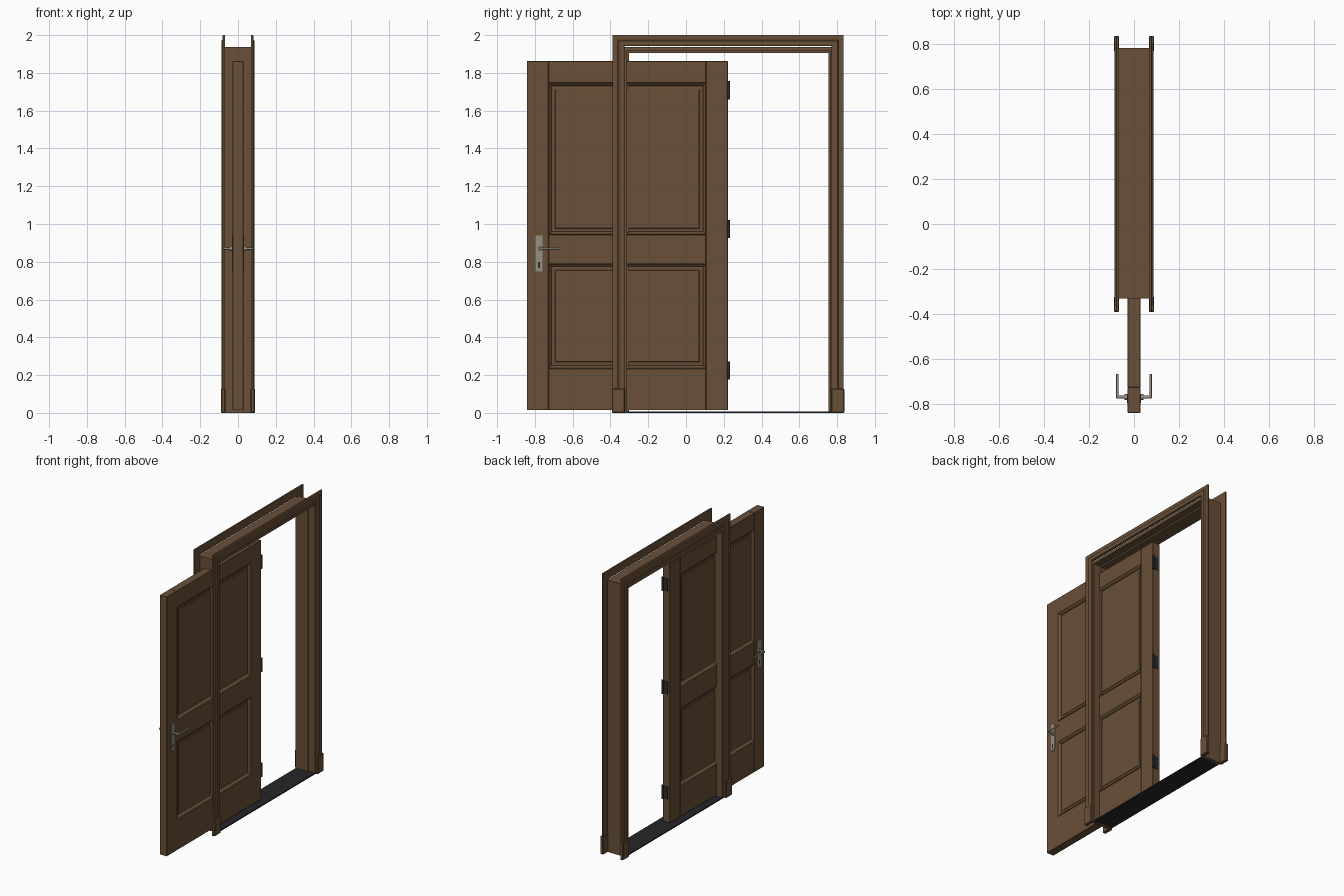
import bpy, bmesh, math
from mathutils import Vector

if "Cube" in bpy.data.objects:
    bpy.data.objects.remove(bpy.data.objects["Cube"])


def material(name, rgb):
    m = bpy.data.materials.new(name)
    m.diffuse_color = (*rgb, 1)
    m.use_nodes = True
    m.node_tree.nodes["Principled BSDF"].inputs["Base Color"].default_value = m.diffuse_color
    return m


WOOD = material("brown wood", (0.140, 0.080, 0.039))
SILL = material("dark sill", (0.020, 0.020, 0.022))
IRON = material("dark iron", (0.024, 0.024, 0.024))
STEEL = material("brushed steel", (0.30, 0.28, 0.23))


def finish(name, bm, mat, bevel=0.0, smooth=False):
    bmesh.ops.recalc_face_normals(bm, faces=bm.faces)
    me = bpy.data.meshes.new(name)
    bm.to_mesh(me)
    bm.free()
    me.materials.append(mat)
    ob = bpy.data.objects.new(name, me)
    bpy.context.collection.objects.link(ob)
    if bevel:
        b = ob.modifiers.new("bevel", 'BEVEL')
        b.width = bevel
        b.segments = 1
    if smooth:
        bpy.context.view_layer.objects.active = ob
        ob.select_set(True)
        bpy.ops.object.shade_smooth_by_angle(angle=math.radians(40))
        ob.select_set(False)
    return ob


def box(name, x, y, z, mat, bevel=0.0):
    bm = bmesh.new()
    bmesh.ops.create_cube(bm, size=1)
    for v in bm.verts:
        v.co = Vector([(a + b) / 2 + c * abs(b - a) for c, (a, b) in zip(v.co, (x, y, z))])
    return finish(name, bm, mat, bevel)


def rod(name, start, end, radius, mat, sides=12):
    a, b = Vector(start), Vector(end)
    bm = bmesh.new()
    bmesh.ops.create_cone(bm, cap_ends=True, segments=sides, radius1=radius,
                          radius2=radius, depth=(b - a).length)
    rot = (b - a).to_track_quat('Z', 'Y').to_matrix()
    for v in bm.verts:
        v.co = rot @ v.co + (a + b) / 2
    return finish(name, bm, mat, smooth=True)


def portal(name, profile, y0, y1, top, mat, head_scale=1.0):
    """Sweep a closed (inset, x) profile up, over and down a doorway with mitred corners."""
    bm = bmesh.new()
    rows = []
    for d, x in profile:
        h = top - d * head_scale
        rows.append([bm.verts.new((x, y, z)) for y, z in
                     ((y0 + d, 0), (y0 + d, h), (y1 - d, h), (y1 - d, 0))])
    for i in range(len(rows)):
        a, b = rows[i - 1], rows[i]
        for k in range(3):
            bm.faces.new((a[k], a[k + 1], b[k + 1], b[k]))
    for k in (0, 3):
        bm.faces.new([r[k] for r in rows])
    return finish(name, bm, mat)


def panel(name, y, z, side):
    """Nested rectangles: sloped moulding, sunken border, raised field."""
    bm = bmesh.new()
    last = None
    for d, x in ((0, .020), (0, .027), (.003, .030), (.007, .026), (.012, .022),
                 (.016, .012), (.034, .014), (.036, .017)):
        ring = [bm.verts.new((side * x, py, pz)) for py, pz in
                ((y[0] + d, z[0] + d), (y[1] - d, z[0] + d),
                 (y[1] - d, z[1] - d), (y[0] + d, z[1] - d))]
        if last:
            for k in range(4):
                n = (k + 1) % 4
                bm.faces.new((last[k], last[n], ring[n], ring[k]))
        last = ring
    bm.faces.new(last)
    ob = finish(name, bm, WOOD)
    # open shell: make the field face outwards
    if ob.data.polygons[-1].normal.x * side < 0:
        ob.data.flip_normals()


# Frame: rebated jamb and sill
portal("jamb", [(0, -.073), (0, .073), (.02, .073), (.02, .022), (.031, .022), (.031, -.073)],
       -.333, .785, 1.936, WOOD)
box("sill", (-.073, .073), (-.315, .767), (0, .008), SILL)

# Casings on both wall sides, with plinth blocks
for s, label in ((1, "right"), (-1, "left")):
    portal("casing_" + label,
           [(0, s * .068), (0, s * .079), (.004, s * .081), (.028, s * .081), (.034, s * .087),
            (.058, s * .087), (.065, s * .083), (.065, s * .068)],
           -.39, .835, 2.0, WOOD, head_scale=.88)
    for y in ((-.392, -.323), (.768, .838)):
        box("plinth_" + label, sorted((s * .067, s * .090)), y, (0, .128), WOOD, .004)

# Door leaf: stiles and rails
T = (-.028, .028)
for y in ((-.842, -.728), (.106, .222)):
    box("door_stile", T, y, (.015, 1.862), WOOD, .0015)
INNER = (-.728, .106)
for z in ((.015, .235), (.79, .943), (1.747, 1.862)):
    box("door_rail", T, INNER, z, WOOD, .0015)
for z in ((.235, .79), (.943, 1.747)):
    for s in (1, -1):
        panel("door_panel", INNER, z, s)

# Hinges on the rear edge
for z in (.225, .973, 1.708):
    box("hinge_leaf", (-.012, .028), (.2215, .2255), (z - .046, z + .046), IRON)
    rod("hinge_barrel", (.028, .225, z - .048), (.028, .225, z + .048), .0075, IRON)

# Handles: plate, keyhole, spindle and lever on each face
for s in (1, -1):
    box("handle_plate", sorted((s * .027, s * .032)), (-.797, -.760), (.748, .940), STEEL, .001)
    box("keyhole", sorted((s * .031, s * .0328)), (-.784, -.774), (.766, .798), IRON)
    rod("handle_collar", (s * .03, -.771, .87), (s * .042, -.771, .87), .013, STEEL)
    rod("handle_spindle", (s * .03, -.771, .87), (s * .079, -.771, .87), .007, STEEL)
    rod("handle_lever", (s * .074, -.776, .87), (s * .074, -.668, .87), .0055, STEEL)
